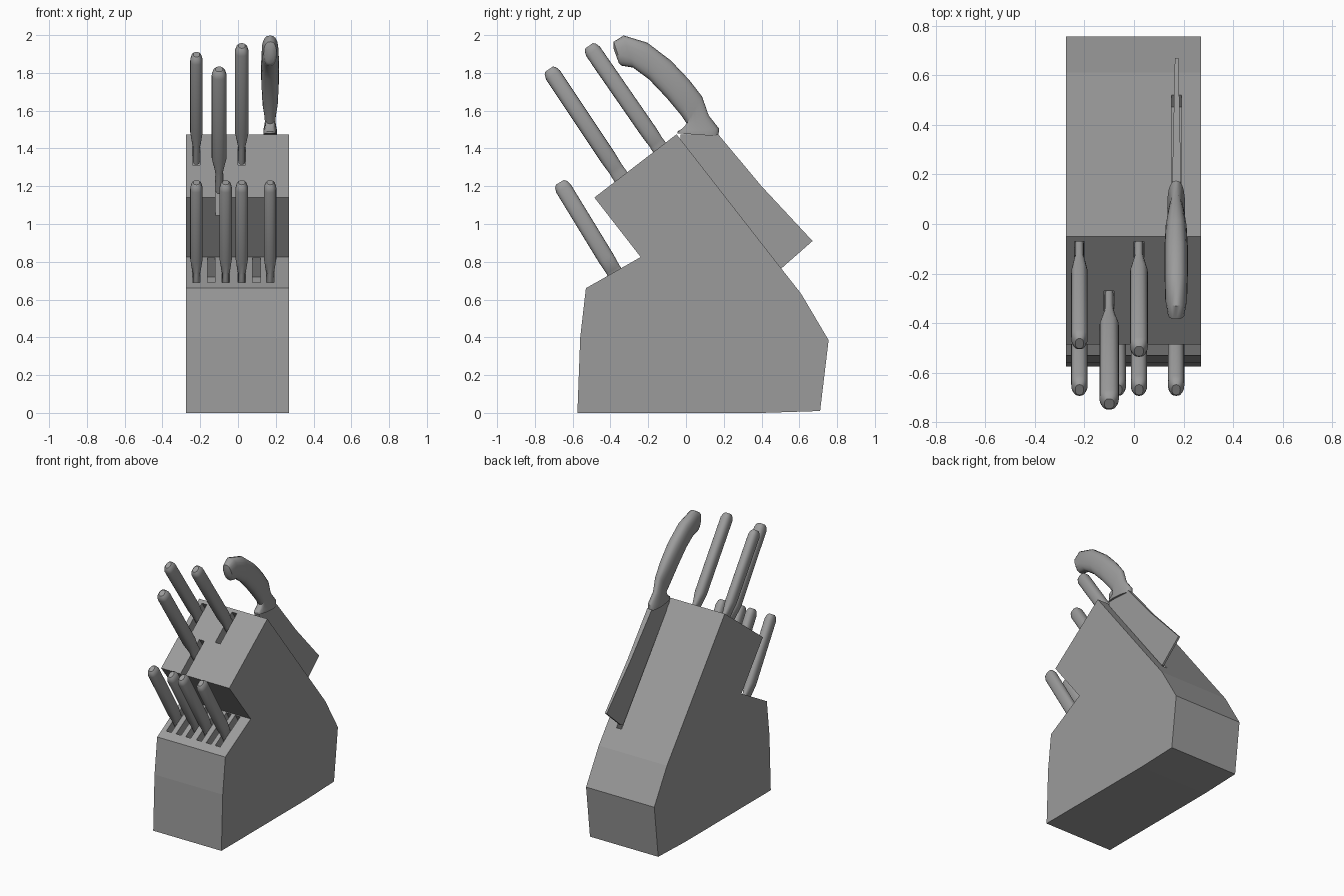
import bpy, bmesh, math
from mathutils import Vector

if "Cube" in bpy.data.objects:
    bpy.data.objects.remove(bpy.data.objects["Cube"], do_unlink=True)

grey = bpy.data.materials.new("plain grey")
grey.use_nodes = True
colour = (0.33, 0.33, 0.33, 1)
grey.diffuse_color = colour
grey.node_tree.nodes["Principled BSDF"].inputs["Base Color"].default_value = colour


def make(name, bm, smooth=False):
    bmesh.ops.recalc_face_normals(bm, faces=bm.faces)
    mesh = bpy.data.meshes.new(name)
    bm.to_mesh(mesh)
    bm.free()
    mesh.materials.append(grey)
    ob = bpy.data.objects.new(name, mesh)
    bpy.context.collection.objects.link(ob)
    bpy.ops.object.select_all(action='DESELECT')
    ob.select_set(True)
    bpy.context.view_layer.objects.active = ob
    if smooth:
        bpy.ops.object.shade_smooth_by_angle(angle=math.radians(40))
    return ob


def prism(bm, profile, x0, x1):
    """Side profile of (y, z) points, extruded across x."""
    face = bm.faces.new([bm.verts.new((x0, y, z)) for y, z in profile])
    new = bmesh.ops.extrude_face_region(bm, geom=[face])["geom"]
    moved = [v for v in new if isinstance(v, bmesh.types.BMVert)]
    bmesh.ops.translate(bm, verts=moved, vec=(x1 - x0, 0, 0))


def loft(name, x, sections, sides=20, power=0.8):
    """Rounded rings, each spanning two (y, z) points with a half width in x."""
    bm = bmesh.new()
    rings = []
    for low, high, half in sections:
        a, b = Vector((x, *low)), Vector((x, *high))
        ring = []
        for i in range(sides):
            t = math.tau * i / sides
            c, s = (math.copysign(abs(f) ** power, f) for f in (math.cos(t), math.sin(t)))
            ring.append(bm.verts.new((a + b) / 2 + (b - a) / 2 * c + Vector((half * s, 0, 0))))
        rings.append(ring)
    for r, q in zip(rings, rings[1:]):
        for i in range(sides):
            j = (i + 1) % sides
            bm.faces.new((r[i], r[j], q[j], q[i]))
    bm.faces.new(rings[0])
    bm.faces.new(rings[-1])
    return make(name, bm, True)


def handle(name, x, end, base, half_x, neck):
    """Straight handle that narrows to a flat tang where it enters its slot."""
    end, base = Vector(end), Vector(base)
    length = (base - end).length
    d = (base - end) / length
    n = Vector((-d.y, d.x))
    tang = 0.019
    steps = [(-0.012, 0.55, half_x * 0.5), (0, 0.82, half_x * 0.8), (0.025, 1, half_x),
             (length - neck - 0.07, 1, half_x), (length - neck, 0.92, tang + 0.004),
             (length - neck / 2, 0.95, tang), (length + 0.08, 1, tang)]
    loft(name, x, [(end + d * t - n * 0.044 * w, end + d * t + n * 0.044 * w, h)
                   for t, w, h in steps])


# Block with a stepped front
bm = bmesh.new()
prism(bm, [(-0.575, 0), (-0.56, 0.4), (-0.53, 0.66), (-0.24, 0.825), (-0.485, 1.14),
           (-0.05, 1.475), (0.5, 0.77), (0.61, 0.63), (0.755, 0.385), (0.71, 0.01),
           (0.4, 0)], -0.275, 0.27)
block = make("knife_block", bm)


# Slots cut into the sloping faces
def slot(bm, x, a, b, direction, depth=0.12, out=0.04):
    a, b, d = Vector(a), Vector(b), Vector(direction).normalized()
    prism(bm, [a - d * out, b - d * out, b + d * depth, a + d * depth], x - 0.02, x + 0.02)


upper_dir, lower_dir = (0.57, -0.82), (0.52, -0.85)
small_x = (-0.22, -0.065, 0.02, 0.17)
bm = bmesh.new()
for x in small_x + (-0.142, 0.098):
    slot(bm, x, (-0.475, 0.691), (-0.245, 0.822), lower_dir)
for x in (-0.22, 0.02):
    slot(bm, x, (-0.26, 1.313), (-0.07, 1.46), upper_dir)
slot(bm, -0.1, (-0.51, 1.121), (-0.27, 1.306), upper_dir)
slot(bm, 0.172, (0.0, 1.411), (0.52, 0.745), (-0.79, -0.61), 0.06)
cutter = make("slot_cutter", bm)
cutter.hide_render = True
cut = block.modifiers.new("slots", 'BOOLEAN')
cut.operation = 'DIFFERENCE'
cut.solver = 'EXACT'
cut.object = cutter
bpy.context.view_layer.objects.active = block
bpy.ops.object.modifier_apply(modifier=cut.name)
bpy.data.objects.remove(cutter, do_unlink=True)

# Small knives on the lower step
for i, x in enumerate(small_x):
    handle(f"small_knife_handle_{i + 1}", x, (-0.662, 1.21), (-0.38, 0.748), 0.033, 0.01)

# Large knives on the upper slope
handle("long_knife_handle", 0.02, (-0.506, 1.934), (-0.14, 1.405), 0.036, 0.03)
handle("narrow_knife_handle", -0.22, (-0.475, 1.888), (-0.14, 1.405), 0.033, 0.03)
handle("wide_knife_handle", -0.1, (-0.718, 1.81), (-0.345, 1.25), 0.039, 0.05)

# Cleaver: curved handle with a flared collar
loft("cleaver_handle", 0.17, [
    ((-0.355, 1.85), (-0.384, 1.93), 0.02), ((-0.34, 1.838), (-0.383, 1.965), 0.034),
    ((-0.28, 1.828), (-0.33, 1.998), 0.044), ((-0.195, 1.765), (-0.205, 1.96), 0.047),
    ((-0.10, 1.665), (-0.08, 1.865), 0.047), ((-0.025, 1.575), (0.015, 1.765), 0.042),
    ((0.005, 1.53), (0.085, 1.675), 0.032), ((-0.02, 1.505), (0.12, 1.575), 0.027),
    ((-0.045, 1.49), (0.175, 1.505), 0.036), ((-0.045, 1.48), (0.172, 1.465), 0.036)])

# Cleaver blade, thinner towards its tip
bm = bmesh.new()
prism(bm, [(-0.03, 1.475), (0.17, 1.475), (0.4, 1.2), (0.67, 0.91), (0.505, 0.765),
           (0.46, 0.75), (-0.03, 1.38)], -1, 1)
for v in bm.verts:
    v.co.x = 0.172 + v.co.x * (0.007 + 0.011 * max(0, v.co.z - 0.9) / 0.57)
make("cleaver_blade", bm)
